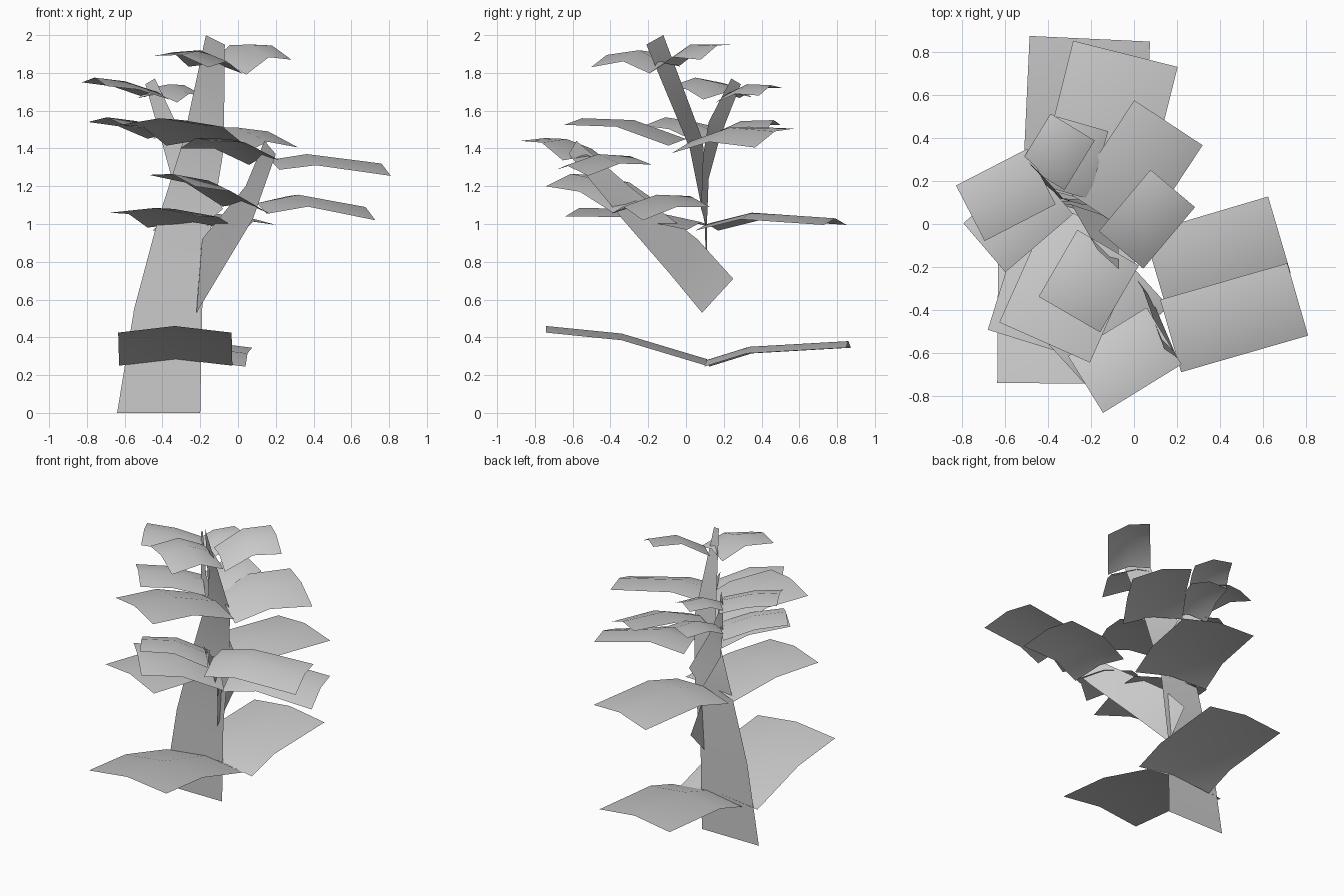
import bpy
from mathutils import Vector

grey = bpy.data.materials.new("pale_grey")
grey.diffuse_color = (0.6, 0.6, 0.6, 1)


def sheet(name, rows):
    """Open surface through equal-length rows of points."""
    n = len(rows[0])
    verts = [p for r in rows for p in r]
    faces = [(i * n + j, i * n + j + 1, (i + 1) * n + j + 1, (i + 1) * n + j)
             for i in range(len(rows) - 1) for j in range(n - 1)]
    me = bpy.data.meshes.new(name)
    me.from_pydata(verts, [], faces)
    me.materials.append(grey)
    me.shade_smooth()
    ob = bpy.data.objects.new(name, me)
    bpy.context.collection.objects.link(ob)
    return ob


def leaf(name, base, tip, mid, width, roll=0.0, arch=0.035):
    """Bent card: mid = (fraction, height); roll raises the left edge, arch lifts the rib."""
    b, t = Vector(base), Vector(tip)
    m = b.lerp(t, mid[0])
    m.z = mid[1]
    d = t - b
    side = Vector((-d.y, d.x, 0)).normalized() * width / 2
    rows = []
    for p, k in ((b, 0.6), (m, 0.8), (t, 1)):
        row = []
        for s in (-1, 0, 1):
            q = p - side * -s
            q.z += s * roll * k - abs(s) * arch
            row.append(q)
        rows.append(row)
    return sheet(name, rows)


# Stems: tapering flat strips
sheet("trunk", [
    [(-.64, .11, 0), (-.20, .11, 0)],
    [(-.55, .11, .55), (-.19, .11, .55)],
    [(-.43, .11, 1.0), (-.14, .10, 1.0)],
    [(-.29, .09, 1.44), (-.075, .02, 1.40)],
    [(-.17, -.12, 2.0), (-.07, -.21, 1.95)]])
sheet("left_branch", [
    [(-.20, .11, .98), (-.08, .08, 1.08)],
    [(-.35, .12, 1.24), (-.24, .09, 1.36)],
    [(-.41, .18, 1.46), (-.33, .12, 1.54)],
    [(-.49, .29, 1.74), (-.44, .24, 1.77)]])
sheet("right_branch", [
    [(-.22, .085, .53), (-.21, .25, .71)],
    [(-.10, -.08, .73), (-.19, .06, .92)],
    [(.08, -.34, 1.03), (.04, -.30, 1.20)],
    [(.20, -.62, 1.37), (.14, -.58, 1.44)]])

# Leaves: base, tip, (mid fraction, mid height), width, roll
trunk_leaves = [
    ((-.33, .11, .285), (-.335, -.74, .46), (.53, .42), .60, 0),
    ((-.24, .11, .28), (-.205, .86, .38), (.30, .35), .56, 0),
    ((-.21, .11, 1.0), (-.04, .79, 1.03), (.35, 1.06), .50, 0),
    ((-.24, .08, 1.01), (-.44, -.565, 1.085), (.50, 1.08), .50, -.01),
    ((-.17, .0, 1.45), (-.415, -.55, 1.56), (.50, 1.55), .46, 0),
    ((-.13, .03, 1.44), (.16, .47, 1.49), (.45, 1.51), .38, .05),
    ((-.12, -.11, 1.85), (-.30, -.42, 1.895), (.45, 1.92), .33, -.03),
    ((-.06, -.12, 1.85), (.18, .165, 1.945), (.50, 1.95), .27, .04),
]
left_leaves = [
    ((-.43, .22, 1.70), (-.76, .05, 1.775), (.50, 1.755), .29, -.01),
    ((-.425, .22, 1.69), (-.285, .45, 1.735), (.45, 1.74), .24, .02),
    ((-.33, .15, 1.48), (-.24, .465, 1.55), (.45, 1.545), .25, .01),
    ((-.38, .16, 1.48), (-.695, -.11, 1.565), (.50, 1.545), .30, -.01),
]
right_leaves = [
    ((.04, -.25, 1.11), (-.35, -.61, 1.265), (.50, 1.23), .36, -.03),
    ((.14, -.52, 1.36), (-.225, -.745, 1.455), (.50, 1.45), .31, .02),
    ((.10, -.22, 1.11), (.675, -.05, 1.09), (.38, 1.155), .37, .035),
    ((.17, -.52, 1.34), (.76, -.35, 1.32), (.33, 1.37), .35, .03),
]
for group, leaves in (("trunk", trunk_leaves), ("left", left_leaves), ("right", right_leaves)):
    for i, (b, t, m, w, r) in enumerate(leaves):
        leaf(f"{group}_leaf_{i + 1}", b, t, m, w, r)
